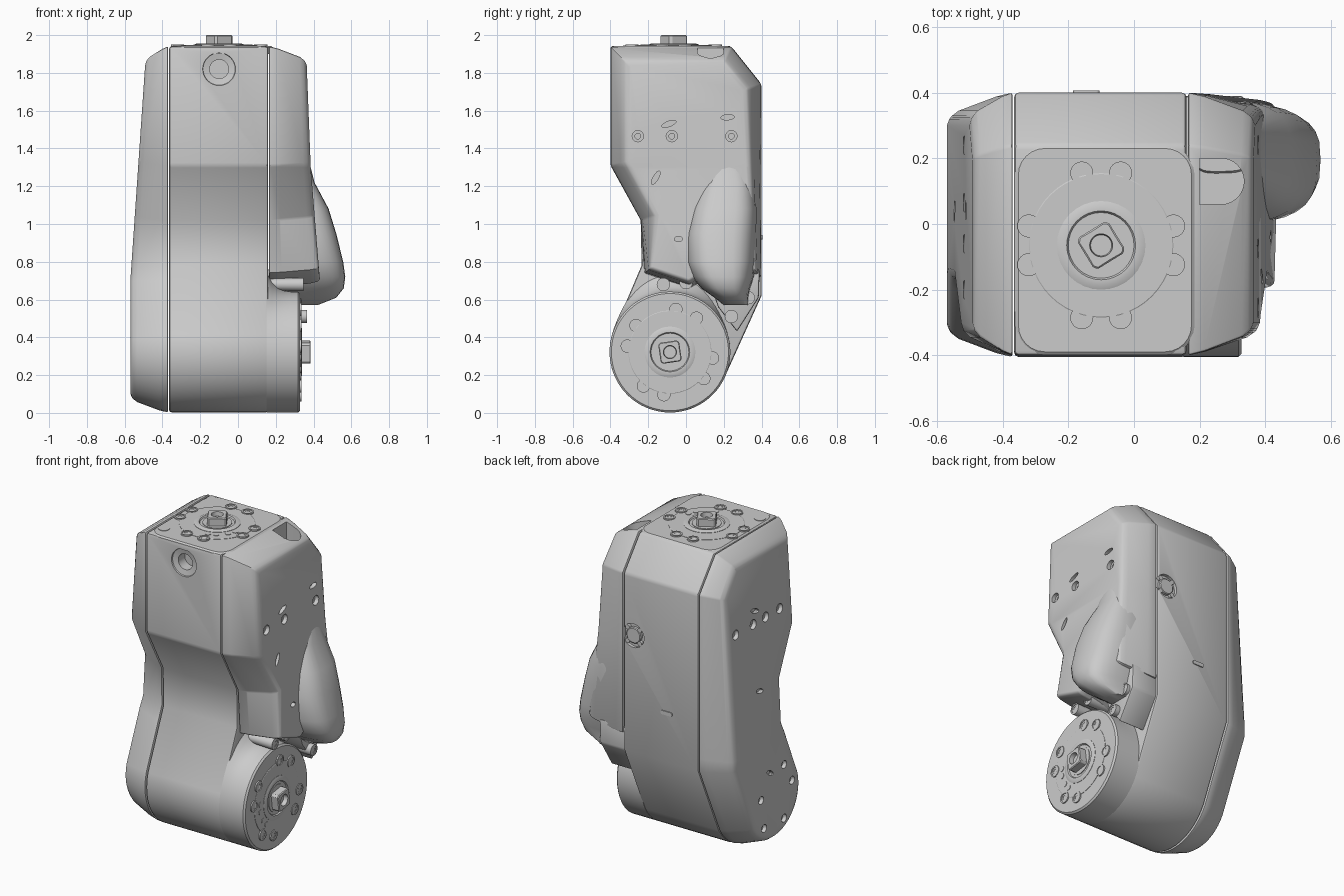
import bpy, bmesh
from math import sin, cos, pi, radians
from mathutils import Matrix, Vector

if "Cube" in bpy.data.objects:
    bpy.data.objects.remove(bpy.data.objects["Cube"])

AXIS_X = Matrix(((0, 0, 1, 0), (1, 0, 0, 0), (0, 1, 0, 0), (0, 0, 0, 1)))  # local z -> +x
T = Matrix.Translation


def add(name, bm, bevel=0, smooth=30):
    bmesh.ops.recalc_face_normals(bm, faces=bm.faces)
    me = bpy.data.meshes.new(name)
    bm.to_mesh(me)
    bm.free()
    ob = bpy.data.objects.new(name, me)
    bpy.context.collection.objects.link(ob)
    activate(ob)
    if bevel:
        m = ob.modifiers.new("bevel", 'BEVEL')
        m.width, m.segments, m.limit_method, m.angle_limit = bevel, 2, 'ANGLE', radians(28)
        bpy.ops.object.modifier_apply(modifier=m.name)
    bpy.ops.object.shade_smooth_by_angle(angle=radians(smooth))
    return ob


def activate(ob):
    bpy.ops.object.select_all(action='DESELECT')
    ob.select_set(True)
    bpy.context.view_layer.objects.active = ob


def cut(ob, cutter):
    activate(ob)
    m = ob.modifiers.new("cut", 'BOOLEAN')
    m.operation, m.solver, m.object = 'DIFFERENCE', 'EXACT', cutter
    bpy.ops.object.modifier_apply(modifier=m.name)
    bpy.ops.object.shade_smooth_by_angle(angle=radians(30))
    bpy.data.objects.remove(cutter)


def loft(rings, mat=Matrix(), bm=None):
    bm = bm or bmesh.new()
    vs = [[bm.verts.new(mat @ Vector(p)) for p in r] for r in rings]
    n = len(vs[0])
    for a, b in zip(vs, vs[1:]):
        for i in range(n):
            bm.faces.new((a[i], a[(i + 1) % n], b[(i + 1) % n], b[i]))
    bm.faces.new(vs[0][::-1])
    bm.faces.new(vs[-1])
    return bm


def lathe(profile, mat=Matrix(), bm=None, n=24):
    return loft([[(r * cos(2 * pi * i / n), r * sin(2 * pi * i / n), h) for i in range(n)]
                 for r, h in profile], mat, bm)


def inset(pts, d, low):
    out = []
    for i, p in enumerate(pts):
        p = Vector(p)
        e1 = (p - Vector(pts[i - 1])).normalized()
        e2 = (Vector(pts[(i + 1) % len(pts)]) - p).normalized()
        n = Vector((-e1.y - e2.y, e1.x + e2.x)).normalized()
        k = d * (low if p.y < 1 else 1)
        out.append(p + n * k / max(0.4, n.dot(Vector((-e1.y, e1.x)))))
    return out


# Side outlines (y, z), counter-clockwise
CY, CZ, R = -0.085, 0.322, 0.32
arc = [(CY + R * cos(radians(a)), CZ + R * sin(radians(a))) for a in range(163, 336, 8)]
front = [(-0.40, 1.94), (-0.40, 1.31), (-0.24, 1.02)]
back = [(0.40, 1.74), (0.24, 1.94)]
body = front + [(-0.235, 0.78)] + arc + [(0.40, 0.62)] + back
right = front + [(-0.22, 0.74), (0.02, 0.66), (0.12, 0.72), (0.40, 0.72)] + back

# Central shell
shell = add("central_shell", loft([[(x, y, z) for y, z in body] for x in (-0.365, 0.16)]), 0.014)


def outer(z, table):
    for (z0, x0), (z1, x1) in zip(table, table[1:]):
        if z <= z1:
            break
    return x0 + (x1 - x0) * (z - z0) / (z1 - z0)


def cover(name, side, start, outline, table, low):
    layers = [(0, 0), (0.25, 0.012), (0.82, 0.055), (0.95, 0.075), (1, 0.1)]
    bm = loft([[(t, p.x, p.y) for p in inset(outline, d, low)] for t, d in layers])
    bmesh.ops.bisect_plane(bm, geom=bm.verts[:] + bm.edges[:] + bm.faces[:],
                           plane_co=(0, 0, table[1][0]), plane_no=(0, 0, 1))
    for v in bm.verts:
        v.co.x = side * (start + v.co.x * (outer(v.co.z, table) - start))
    return add(name, bm, 0.008)


def cover_holes(ob, side, table, holes, slots):
    bm = bmesh.new()
    for y, z, r in holes:
        x = outer(z, table)
        m = T((side * x, y, z)) @ AXIS_X
        lathe([(r * 0.5, -side * 0.06), (r * 0.5, -side * 0.025), (r, -side * 0.025),
               (r, side * 0.08)], m, bm, 20)
    for y, z, a, l in slots:
        m = T((side * outer(z, table), y, z)) @ AXIS_X @ Matrix.Rotation(radians(a), 4, 'Z') \
            @ Matrix.Diagonal((l, 0.014, 1, 1))
        lathe([(1, -0.025), (1, 0.025)], m, bm, 16)
    cut(ob, add("hole_cutter", bm))


# Side covers with screw holes and slots
left_table = [(0, 0.57), (0.7, 0.57), (1.94, 0.485)]
right_table = [(0.6, 0.442), (1.3, 0.385), (1.94, 0.36)]
left_cover = cover("left_cover", -1, 0.37, body, left_table, 1)
cover_holes(left_cover, -1, left_table,
            [(0.24, 1.465, 0.03), (0.065, 1.465, 0.03), (-0.06, 1.465, 0.03), (-0.2, 1.465, 0.03),
             (0.06, 0.36, 0.025), (-0.17, 0.5, 0.025), (-0.25, 0.37, 0.025),
             (0.03, 0.17, 0.025), (-0.17, 0.16, 0.025)],
            [(0.04, 1.54, 20, 0.04), (0.04, 1.04, 15, 0.035), (-0.03, 0.5, 30, 0.035)])
right_cover = cover("right_cover", 1, 0.165, right, right_table, 0.4)
cover_holes(right_cover, 1, right_table,
            [(-0.255, 1.465, 0.03), (-0.075, 1.465, 0.03), (0.24, 1.465, 0.03)],
            [(-0.09, 1.53, 20, 0.04), (0.22, 1.565, 5, 0.036), (-0.16, 1.245, 60, 0.04),
             (-0.04, 0.92, 0, 0.022)])
# Cable channel in the top of the right cover
ring = [(0.265 + 0.07 * cos(a) if cos(a) > 0.01 else 0.2, 0.13 + 0.07 * sin(a))
        for a in (2 * pi * i / 32 for i in range(32))]
cut(right_cover, add("channel_cutter", loft([[(x, y, z) for x, y in ring] for z in (1.35, 2.1)])))

# Lower barrel, flared into the shell at its upper side
rings = []
for x, dr in ((0.15, 0), (0.18, 0), (0.21, 0), (0.24, 0), (0.28, 0), (0.318, 0), (0.328, -0.01)):
    t = max(0, 1 - (x - 0.15) / 0.12) ** 2
    rings.append([(x, CY + (R + dr + 0.1 * t * max(0, sin(a)) ** 4) * cos(a),
                   CZ + (R + dr + 0.1 * t * max(0, sin(a)) ** 4) * sin(a))
                  for a in (2 * pi * i / 64 for i in range(64))])
add("lower_barrel", loft(rings))

# Cable guard bulging from the right cover (z, outer x, front y, rear y)
rings = []
for z, xo, y0, y1 in ((1.36, 0.37, 0.16, 0.30), (1.22, 0.405, 0.08, 0.36), (1.08, 0.48, 0.03, 0.375),
                      (0.95, 0.52, 0.0, 0.375), (0.80, 0.557, 0.0, 0.37), (0.72, 0.568, 0.03, 0.36),
                      (0.66, 0.56, 0.08, 0.34), (0.61, 0.52, 0.15, 0.33), (0.57, 0.42, 0.2, 0.33)):
    ring = []
    for i in range(32):
        c, s = cos(2 * pi * i / 32), sin(2 * pi * i / 32)
        px = 0.25 + (xo - 0.25 if c > 0 else 0.07) * abs(c) ** 0.65 * (1 if c > 0 else -1)
        ring.append((px, (y0 + y1) / 2 + (y1 - y0) / 2 * abs(s) ** 0.65 * (1 if s > 0 else -1), z))
    rings.append(ring)
add("cable_guard", loft(rings), smooth=40)

# Flange below the guard and its bolts
wedge = [(0.1, 0.76), (0.17, 0.56), (0.27, 0.43), (0.385, 0.61), (0.39, 0.76)]
add("rear_flange", loft([[(x, y, z) for y, z in wedge] for x in (0.15, 0.335)]), 0.01)
SCREW = [(0.035, -0.02), (0.035, 0.006), (0.026, 0.006), (0.026, 0.002), (0.015, 0.002), (0.015, 0)]
bm = bmesh.new()
for x, y, z in ((0.36, 0.24, 0.51), (0.35, 0.33, 0.61), (0.34, 0.0, 0.69), (0.34, -0.12, 0.68)):
    lathe([(0.03, -0.18)] + SCREW, T((x, y, z)) @ AXIS_X, bm)
add("flange_bolts", bm)


def rounded_rect(x0, x1, y0, y1, r, z):
    pts = []
    for k, (x, y) in enumerate(((x1 - r, y1 - r), (x0 + r, y1 - r), (x0 + r, y0 + r), (x1 - r, y0 + r))):
        for j in range(7):
            a = pi / 2 * (k + j / 6)
            pts.append((x + r * cos(a), y + r * sin(a), z))
    return pts


# Top plate
add("top_plate", loft([rounded_rect(-0.362, 0.185, -0.399, 0.24, 0.09, 1.90),
                       rounded_rect(-0.362, 0.185, -0.399, 0.24, 0.09, 1.935),
                       rounded_rect(-0.352, 0.175, -0.389, 0.23, 0.08, 1.943)]))
add("plate_plug", lathe([(0.034, 1.93), (0.034, 1.946)], T((-0.31, -0.30, 0))))


def hub(name, mat):
    # Flange disc, four screw pairs, contact pins, stepped collar and hollow square shaft
    add(name + "_disc", lathe([(0.22, -0.01), (0.22, 0.002), (0.217, 0.004)], mat, n=48))
    bm = bmesh.new()
    for k in range(4):
        for da in (-15, 15):
            a = radians(90 * k + da)
            lathe(SCREW, mat @ T((0.228 * cos(a), 0.228 * sin(a), 0.002)), bm)
    add(name + "_screws", bm)
    bm = bmesh.new()
    for a in (-74, -57, -33, -16):
        a = radians(a)
        lathe([(0.017, 0), (0.017, 0.007)], mat @ T((0.166 * cos(a), 0.166 * sin(a), 0)), bm, 16)
    add(name + "_pins", bm)
    add(name + "_collar", lathe([(0.135, -0.01), (0.135, 0.006), (0.12, 0.012), (0.105, 0.012),
                                 (0.10, 0.004), (0.085, 0.004), (0.085, 0.008)], mat, n=32))
    angles = [2 * pi * i / 48 for i in range(48)]
    def square(h, g=0):
        return [(q * cos(a + 0.55), q * sin(a + 0.55), h) for a, q in
                ((a, min(0.056 / max(abs(cos(a)), abs(sin(a))), 0.072) - g) for a in angles)]
    def circle(r, h):
        return [(r * cos(a + 0.55), r * sin(a + 0.55), h) for a in angles]
    add(name + "_shaft", loft([square(-0.01), square(0.052), square(0.057, 0.005),
                               circle(0.035, 0.057), circle(0.032, 0.03)], mat))


hub("top_hub", T((-0.10, -0.065, 1.943)))
hub("side_hub", T((0.328, CY, CZ)) @ AXIS_X @ Matrix.Rotation(radians(247), 4, 'Z'))

# Front port: counterbored hole with a rim
to_front = T((-0.10, -0.40, 1.82)) @ Matrix.Rotation(pi / 2, 4, 'X')
cut(shell, add("port_cutter", lathe([(0.05, -0.08), (0.05, -0.015), (0.085, -0.008), (0.095, 0.03)],
                                    to_front, n=32)))
# Rear port: shallow round recess holding a four-lobed cap, with a small slot rib
to_back = T((0.09, 0.40, 1.36)) @ Matrix.Rotation(-pi / 2, 4, 'X')
cut(shell, add("rear_cutter", lathe([(0.075, -0.02), (0.075, 0.03)], to_back, n=32)))
add("rear_cap", lathe([(0.05, -0.03), (0.05, -0.004), (0.045, 0.0)], to_back, n=32))
bm = bmesh.new()
for k in range(4):
    a = pi / 4 + k * pi / 2
    lathe([(0.015, -0.03), (0.015, -0.002)], to_back @ T((0.06 * cos(a), 0.06 * sin(a), 0)), bm, 16)
add("rear_cap_lobes", bm)
add("rear_rib", loft([rounded_rect(-0.185, -0.105, -0.012, 0.012, 0.01, h) for h in (-0.01, 0.006)],
                     T((0, 0.40, 0.93)) @ Matrix.Rotation(-pi / 2, 4, 'X')))
